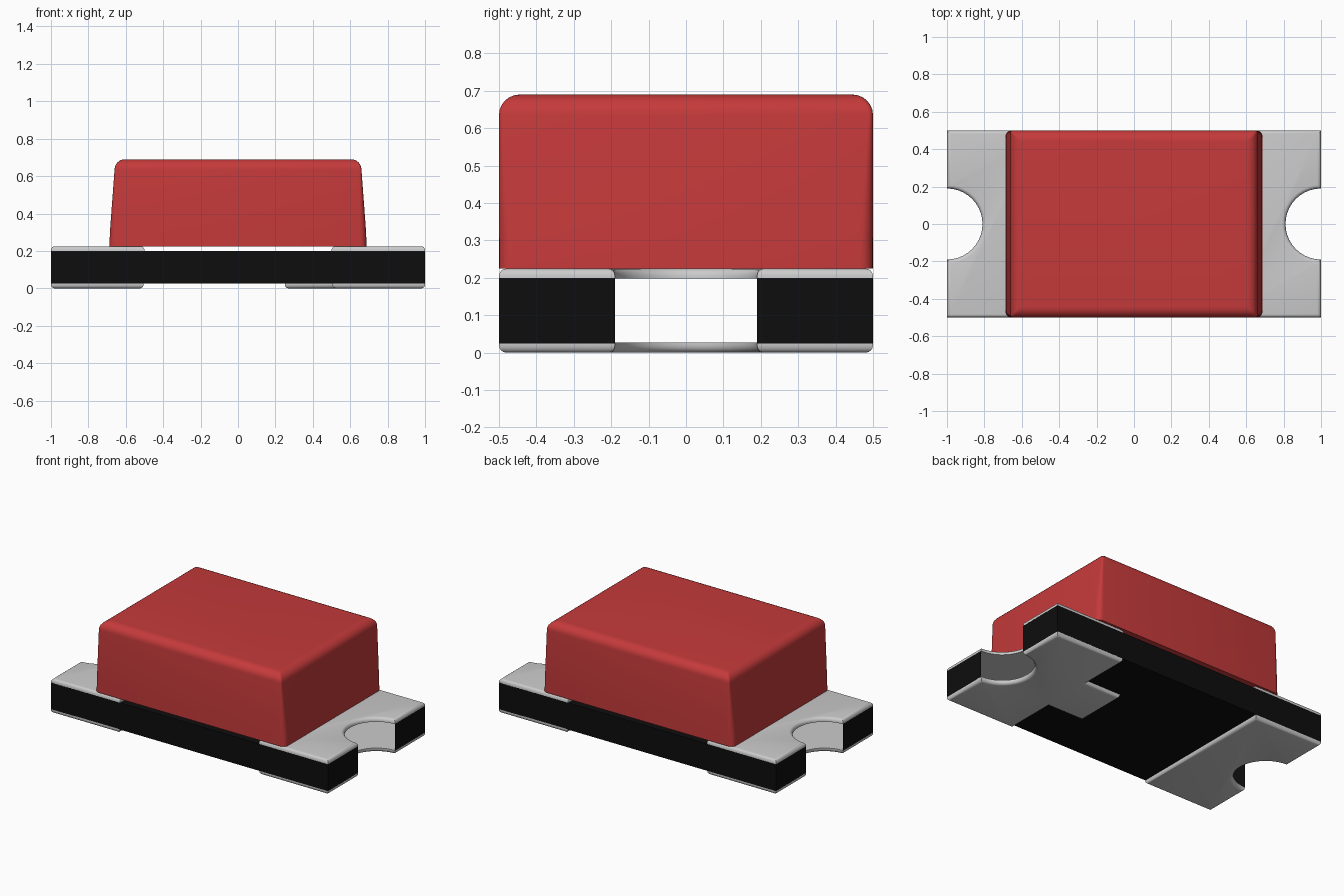
import bpy, bmesh
from math import sin, cos, pi, radians

cube = bpy.data.objects.get("Cube")
if cube:
    bpy.data.objects.remove(cube)

NOTCH = 0.19      # radius of the half-round end notches
HALF_Y = 0.5


def material(name, rgb, rough=0.5):
    m = bpy.data.materials.new(name)
    m.use_nodes = True
    m.diffuse_color = (*rgb, 1)
    node = m.node_tree.nodes["Principled BSDF"]
    node.inputs["Base Color"].default_value = (*rgb, 1)
    node.inputs["Roughness"].default_value = rough
    return m


red = material("red lens", (0.56, 0.042, 0.043))
silver = material("silver metal", (0.6, 0.6, 0.6))
black = material("black board", (0.004, 0.004, 0.004))


def finish(bm, name, mat):
    bmesh.ops.recalc_face_normals(bm, faces=bm.faces)
    me = bpy.data.meshes.new(name)
    bm.to_mesh(me)
    bm.free()
    me.materials.append(mat)
    ob = bpy.data.objects.new(name, me)
    bpy.context.collection.objects.link(ob)
    bpy.ops.object.select_all(action="DESELECT")
    ob.select_set(True)
    bpy.context.view_layer.objects.active = ob
    bpy.ops.object.shade_smooth_by_angle(angle=radians(35))
    return ob


def notched_end(side, steps=20):
    """Outline of one board end, from front to back for side=1."""
    arc = [(1 - NOTCH * sin(pi * i / steps), -NOTCH * cos(pi * i / steps))
           for i in range(steps + 1)]
    pts = [(1, -HALF_Y)] + arc + [(1, HALF_Y)]
    return [(side * x, side * y) for x, y in pts]


def prism(outline, z0, z1):
    bm = bmesh.new()
    low = bm.faces.new([bm.verts.new((x, y, z0)) for x, y in outline])
    up = bmesh.ops.extrude_face_region(bm, geom=[low], use_keep_orig=True)["geom"]
    bmesh.ops.translate(bm, vec=(0, 0, z1 - z0),
                        verts=[g for g in up if isinstance(g, bmesh.types.BMVert)])
    bmesh.ops.recalc_face_normals(bm, faces=bm.faces)
    return bm


def pad(name, side, inner, z0, z1, outer_z, stem=None):
    """Metal contact plate with its outer rim rounded."""
    outline = notched_end(side) + [(side * inner, side * HALF_Y)]
    if stem:
        reach, w = stem
        outline += [(side * inner, side * w), (side * reach, side * w),
                    (side * reach, -side * w), (side * inner, -side * w)]
    outline.append((side * inner, -side * HALF_Y))
    bm = prism(outline, z0, z1)
    rim = [e for e in bm.edges if all(abs(v.co.z - outer_z) < 1e-5 for v in e.verts)]
    bmesh.ops.bevel(bm, geom=rim, offset=0.02, segments=4, profile=0.5,
                    affect="EDGES", clamp_overlap=True)
    return finish(bm, name, silver)


# Board: a shell whose notch walls are open
bm = prism(notched_end(1) + notched_end(-1), 0.025, 0.2)
open_walls = [f for f in bm.faces if abs(f.normal.z) < 0.5
              and all(abs(v.co.y) < NOTCH + 0.001 for v in f.verts)]
bmesh.ops.delete(bm, geom=open_walls, context="FACES")
finish(bm, "board", black)

# Contact pads above and below the board
for side, label in ((1, "left"), (-1, "right")):
    pad(f"top_pad_{label}", side, 0.5, 0.198, 0.225, 0.225)
    pad(f"bottom_pad_{label}", side, 0.505, 0, 0.027, 0,
        stem=(0.25, 0.17) if side > 0 else None)


# Lens: rounded rectangles stacked into a tapered block with a soft top edge
def rounded_rect(hx, hy, r, steps=5):
    pts = []
    for k, (sx, sy) in enumerate(((1, 1), (-1, 1), (-1, -1), (1, -1))):
        for i in range(steps + 1):
            a = pi / 2 * (k + i / steps)
            pts.append((sx * (hx - r) + r * cos(a), sy * (hy - r) + r * sin(a)))
    return pts


layers = [(0.225, 0.687, HALF_Y, 0.035), (0.3, 0.685, HALF_Y, 0.035)]
FILLET, TOP = 0.055, 0.69
layers.append((TOP - FILLET, 0.66, HALF_Y, 0.012))
for i in range(1, 7):
    a = pi / 2 * i / 6
    inset = FILLET * (1 - cos(a))
    layers.append((TOP - FILLET * (1 - sin(a)), 0.66 - inset, HALF_Y - inset, 0.012))

bm = bmesh.new()
rings = [[bm.verts.new((x, y, z)) for x, y in rounded_rect(hx, hy, r)]
         for z, hx, hy, r in layers]
for a, b in zip(rings, rings[1:]):
    n = len(a)
    for i in range(n):
        j = (i + 1) % n
        bm.faces.new((a[i], a[j], b[j], b[i]))
bm.faces.new(rings[0][::-1])
bm.faces.new(rings[-1])
finish(bm, "lens", red)
